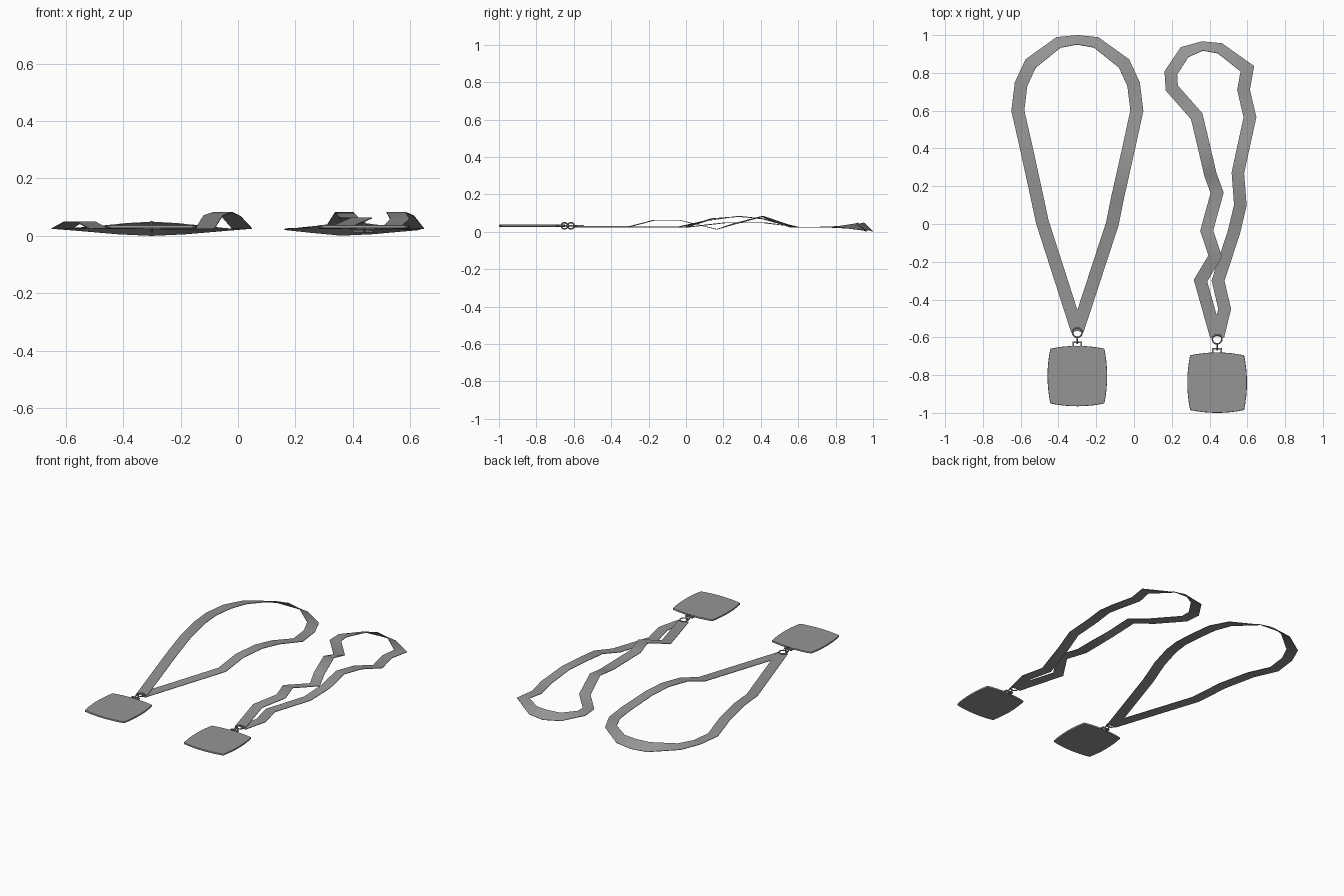
import bpy, bmesh, math
from mathutils import Vector

if "Cube" in bpy.data.objects:
    bpy.data.objects.remove(bpy.data.objects["Cube"])

Z = 0.032   # height of the metal hardware

grey = bpy.data.materials.new("dark_grey")
grey.diffuse_color = (0.3, 0.3, 0.3, 1)
grey.use_nodes = True
grey.node_tree.nodes["Principled BSDF"].inputs["Base Color"].default_value = grey.diffuse_color


def make(name, bm):
    bmesh.ops.recalc_face_normals(bm, faces=bm.faces)
    me = bpy.data.meshes.new(name)
    bm.to_mesh(me)
    bm.free()
    ob = bpy.data.objects.new(name, me)
    bpy.context.collection.objects.link(ob)
    me.materials.append(grey)
    return ob


# Flat ribbon along a path of (x, y, z, outward tilt in degrees)
def strap(name, path, ox=0.0, width=0.068):
    pts = [Vector((ox + p[0], p[1])) for p in path]
    bm = bmesh.new()
    rows = []
    for i, p in enumerate(path):
        a = (pts[i] - pts[i - 1]).normalized() if i else None
        b = (pts[i + 1] - pts[i]).normalized() if i < len(pts) - 1 else None
        t = ((a or b) + (b or a)).normalized()
        n = Vector((-t.y, t.x))
        miter = 1 / max(0.75, t.dot(a or b))
        ang = math.radians(p[3])
        h = width / 2 * miter * math.cos(ang)
        dz = width / 2 * math.sin(ang)
        rows.append([bm.verts.new((pts[i].x + s * h * n.x, pts[i].y + s * h * n.y, p[2] - 0.002 - s * dz))
                     for s in (1, -1)])
    for r, q in zip(rows, rows[1:]):
        bm.faces.new((r[0], q[0], q[1], r[1])).smooth = True
    ob = make(name, bm)
    m = ob.modifiers.new("thickness", "SOLIDIFY")
    m.thickness = 0.003
    m.offset = 0
    e = ob.modifiers.new("crisp_rim", "EDGE_SPLIT")
    e.split_angle = math.radians(75)
    return ob


# Badge with bowed sides
def badge(name, cx, cy):
    bm = bmesh.new()
    hx, hy, bow, n = 0.143, 0.145, 0.015, 8
    out = []
    for k in range(4):
        for i in range(n):
            t = -1 + 2 * i / n
            b = bow * (1 - t * t)
            out.append([(hx + b, t * hy), (-t * hx, hy + b),
                        (-hx - b, -t * hy), (t * hx, -hy - b)][k])
    f = bm.faces.new([bm.verts.new((cx + x, cy + y, Z - 0.006)) for x, y in out])
    g = bmesh.ops.extrude_face_region(bm, geom=[f])
    bmesh.ops.translate(bm, vec=(0, 0, 0.012),
                        verts=[v for v in g["geom"] if isinstance(v, bmesh.types.BMVert)])
    ob = make(name, bm)
    m = ob.modifiers.new("soft_edge", "BEVEL")
    m.width, m.segments, m.angle_limit = 0.004, 2, math.radians(35)
    for p in ob.data.polygons:
        p.use_smooth = len(p.vertices) == 4
    return ob


def ring(name, loc, r, rot=(0, 0, 0)):
    bpy.ops.mesh.primitive_torus_add(major_radius=r, minor_radius=0.004, major_segments=20,
                                     minor_segments=8, location=loc, rotation=rot)
    bpy.context.object.name = name
    bpy.context.object.data.materials.append(grey)
    bpy.ops.object.shade_smooth_by_angle()


def box(name, loc, dims):
    bpy.ops.mesh.primitive_cube_add(size=1, location=loc)
    bpy.context.object.name = name
    bpy.context.object.scale = dims
    bpy.context.object.data.materials.append(grey)


# Ring, link and square loop joining strap and badge
def hardware(tag, cx, y):
    ring(tag + "_strap_ring", (cx, y, Z), 0.025)
    ring(tag + "_link_ring", (cx, y - 0.04, Z), 0.017, (0, math.pi / 2, 0))
    for s in (-1, 1):
        box(tag + "_loop_side", (cx + s * 0.022, y - 0.064, Z), (0.008, 0.034, 0.008))
    for d in (0.05, 0.074):
        box(tag + "_loop_bar", (cx, y - d, Z), (0.05, 0.008, 0.008))
    badge(tag + "_badge", cx, y - 0.23)


# Left strap: symmetric plan, differently arched sides
up = [(0, -0.565, 0.030, 0), (-0.185, 0.01, 0.027, 0), (-0.228, 0.21, 0.05, 0),
      (-0.274, 0.42, 0.05, 0), (-0.315, 0.6, 0.027, 0), (-0.298, 0.74, 0.027, 0),
      (-0.247, 0.85, 0.027, 8), (-0.10, 0.961, 0.027, 33), (0, 0.975, 0.027, 44)]
down = [(0.10, 0.961, 0.027, 33), (0.247, 0.85, 0.027, 8), (0.298, 0.74, 0.027, 0),
        (0.315, 0.6, 0.027, 0), (0.276, 0.42, 0.070, 0), (0.247, 0.29, 0.084, 0),
        (0.213, 0.14, 0.072, 0), (0.185, 0.0, 0.027, 0), (0, -0.565, 0.026, 0)]
strap("left_strap", up + down, -0.30)
hardware("left", -0.30, -0.575)

# Right strap: crumpled and crossing itself
strap("right_strap", [
    (0.435, -0.595, 0.030, 0), (0.352, -0.30, 0.030, 0), (0.43, -0.17, 0.064, 0),
    (0.385, -0.035, 0.064, 0), (0.44, 0.165, 0.015, 0), (0.405, 0.26, 0.045, 0),
    (0.37, 0.41, 0.084, 0), (0.332, 0.57, 0.027, 0), (0.20, 0.72, 0.027, 0),
    (0.195, 0.80, 0.027, 5), (0.268, 0.91, 0.026, 20), (0.362, 0.942, 0.027, 44),
    (0.455, 0.93, 0.027, 33), (0.60, 0.822, 0.027, 5), (0.58, 0.71, 0.027, 0),
    (0.614, 0.565, 0.027, 0), (0.58, 0.41, 0.072, 0), (0.55, 0.27, 0.084, 0),
    (0.563, 0.10, 0.06, 0), (0.53, -0.04, 0.027, 0), (0.445, -0.30, 0.026, 0),
    (0.48, -0.45, 0.026, 0), (0.445, -0.595, 0.026, 0)], 0.0, 0.066)
hardware("right", 0.44, -0.61)
